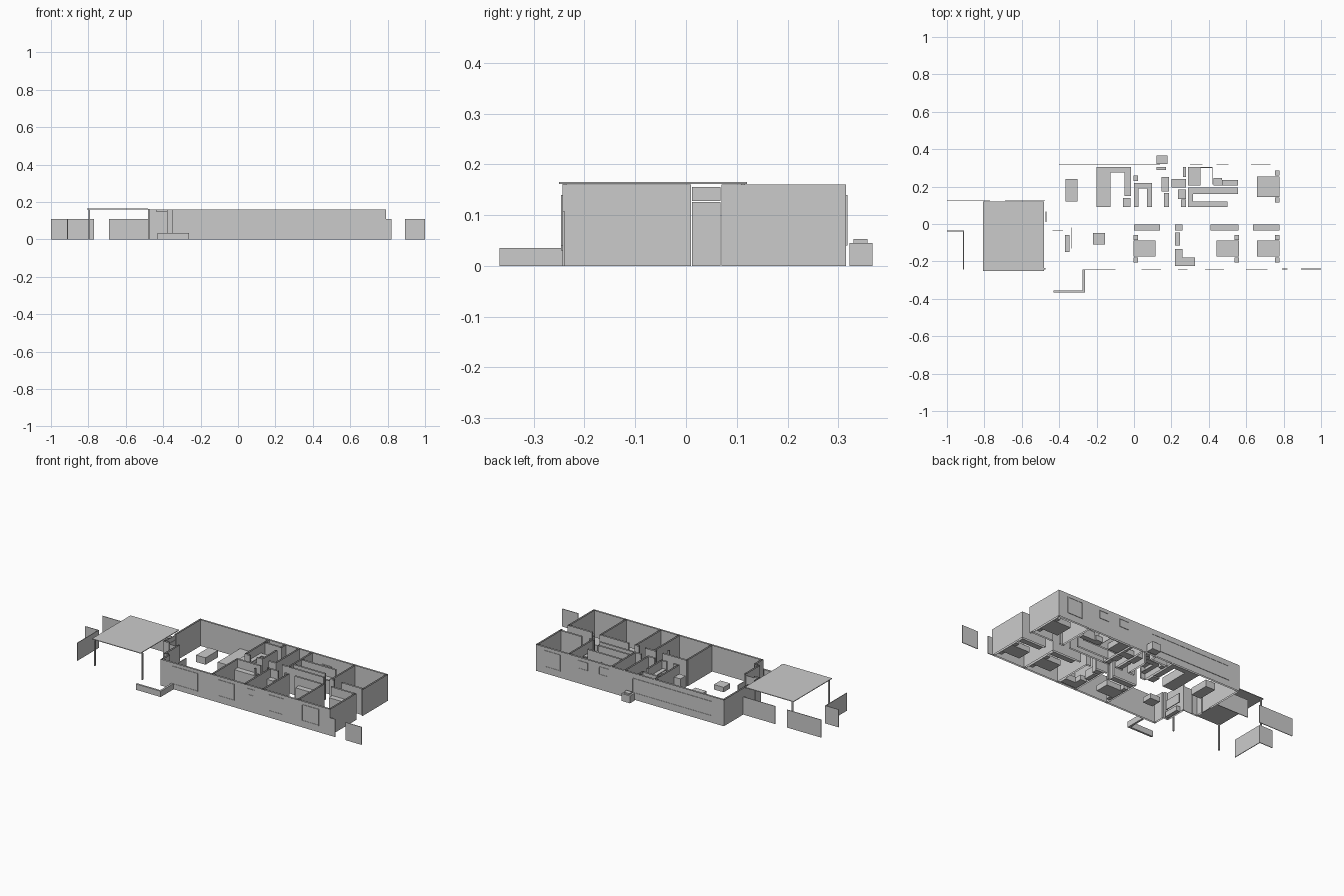
import bpy, bmesh

H = 0.16          # wall height
T = 0.010         # wall thickness


def finish(name, bm):
    me = bpy.data.meshes.new(name)
    bm.to_mesh(me)
    bm.free()
    ob = bpy.data.objects.new(name, me)
    bpy.context.collection.objects.link(ob)
    return ob


def add_box(bm, x0, x1, y0, y1, z0, z1, caps=True):
    b = [bm.verts.new((x, y, z0)) for x, y in ((x0, y0), (x1, y0), (x1, y1), (x0, y1))]
    t = [bm.verts.new((v.co.x, v.co.y, z1)) for v in b]
    for i in range(4):
        j = (i + 1) % 4
        bm.faces.new((b[i], b[j], t[j], t[i]))
    if caps:
        bm.faces.new(b[::-1])
        bm.faces.new(t)


def boxes(name, items):
    bm = bmesh.new()
    for it in items:
        add_box(bm, *it)
    return finish(name, bm)


def walls(name, runs):
    """Open-topped walls; each run is an axis-aligned rectangle in plan."""
    bm = bmesh.new()
    for x0, x1, y0, y1 in runs:
        add_box(bm, x0, x1, y0, y1, 0, H, caps=False)
    return finish(name, bm)


def along_x(y, *spans):
    return [(a, b, y, y + T) for a, b in spans]


def along_y(x, *spans):
    return [(x, x + T, a, b) for a, b in spans]


# outer shell, with the recessed entry and the hall opening at the right end
walls("outer_walls",
      along_x(-0.243, (-0.35, 0.79)) + along_x(0.305, (-0.475, 0.79))
      + along_y(0.78, (-0.243, 0.01), (0.07, 0.315))
      + along_y(-0.475, (-0.04, 0.01), (0.07, 0.315))
      + along_x(-0.04, (-0.475, -0.435), (-0.38, -0.37))
      + along_y(-0.38, (-0.17, -0.04)) + along_x(-0.17, (-0.38, -0.35))
      + along_y(-0.35, (-0.243, -0.17)))

# inner partitions: two hall walls with door gaps, then cross walls
walls("inner_walls",
      along_x(0.0, (-0.01, 0.15), (0.195, 0.27), (0.31, 0.34), (0.38, 0.575), (0.625, 0.79))
      + along_x(0.078, (-0.01, 0.025), (0.07, 0.11), (0.15, 0.20), (0.24, 0.52),
                (0.56, 0.59), (0.64, 0.79))
      + along_y(-0.013, (-0.243, 0.0), (0.085, 0.31))
      + along_y(0.10, (0.085, 0.22), (0.26, 0.31))
      + [(x, x + T, -0.243, 0.0) for x in (0.207, 0.33, 0.565)]
      + [(x, x + T, 0.085, 0.31) for x in (0.19, 0.278, 0.565)]
      + along_x(-0.045, (0.14, 0.15)) + along_x(0.262, (-0.01, 0.10)))

# doors: entry door and glazed side door with panel above
boxes("entry_door", [(-0.435, -0.38, -0.038, -0.034, 0, 0.15)])
boxes("side_door", [(-0.472, -0.468, 0.012, 0.068, 0, 0.126),
                    (-0.472, -0.468, 0.012, 0.068, 0.128, 0.155)])


# windows: thin frames with a pane
def window(name, x0, x1, z0, z1, y, s):
    f = 0.004
    ya, yb = sorted((y, y + s * 0.003))
    pa, pb = sorted((y, y + s * 0.001))
    boxes(name, [(x0, x1, ya, yb, z0, z0 + f), (x0, x1, ya, yb, z1 - f, z1),
                 (x0, x0 + f, ya, yb, z0 + f, z1 - f), (x1 - f, x1, ya, yb, z0 + f, z1 - f),
                 (x0 + f, x1 - f, pa, pb, z0 + f, z1 - f)])


for x0, x1, z0, z1 in ((-0.27, -0.10, 0.03, 0.14), (0.04, 0.145, 0.04, 0.14),
                       (0.235, 0.285, 0.10, 0.14), (0.38, 0.48, 0.04, 0.14),
                       (0.60, 0.715, 0.04, 0.14)):
    window("front_window", x0, x1, z0, z1, -0.243, -1)
for x0, x1, z0, z1 in ((-0.40, 0.14, 0.04, 0.13), (0.30, 0.365, 0.09, 0.14),
                       (0.44, 0.505, 0.09, 0.14), (0.625, 0.73, 0.04, 0.14)):
    window("back_window", x0, x1, z0, z1, 0.315, 1)

# carport roof and posts
boxes("carport_roof", [(-0.807, -0.48, -0.25, 0.12, 0.161, 0.165)])
boxes("carport_posts", [(x, x + 0.008, y, y + 0.008, 0, 0.162)
                        for x, y in ((-0.80, -0.243), (-0.80, 0.108), (-0.48, -0.243))])

# fence panels
F = 0.004
boxes("fence", [(-0.69, -0.475, 0.125, 0.125 + F, 0, 0.108),
                (-1.0, -0.77, 0.125, 0.125 + F, 0, 0.108),
                (-1.0, -0.91, -0.04, -0.04 + F, 0, 0.108),
                (-0.914, -0.91, -0.243, -0.04, 0, 0.108),
                (0.79, 0.822, -0.243, -0.243 + F, 0, 0.108),
                (0.893, 1.0, -0.243, -0.243 + F, 0, 0.108)])

# low garden wall and outdoor cooling unit
boxes("garden_wall", [(-0.43, -0.263, -0.367, -0.355, 0, 0.035),
                      (-0.275, -0.263, -0.355, -0.243, 0, 0.035)])
boxes("cooling_unit", [(0.12, 0.178, 0.322, 0.367, 0, 0.045),
                       (0.13, 0.168, 0.33, 0.358, 0.045, 0.053)])

# living room
boxes("dining_table", [(-0.365, -0.302, 0.12, 0.24, 0, 0.042)])
boxes("coffee_table", [(-0.22, -0.155, -0.11, -0.047, 0, 0.03)])
boxes("media_cabinet", [(-0.369, -0.346, -0.15, -0.058, 0, 0.03)])
boxes("screen", [(-0.338, -0.333, -0.13, -0.02, 0.03, 0.085)])

# kitchen benches, tall unit
boxes("kitchen_benches", [(-0.20, -0.125, 0.09, 0.305, 0, 0.055),
                          (-0.125, -0.05, 0.275, 0.305, 0, 0.055),
                          (-0.05, -0.015, 0.15, 0.305, 0, 0.055)])
boxes("kitchen_fridge", [(-0.06, -0.018, 0.09, 0.14, 0, 0.11)])

# pantry shelves, laundry and toilet
boxes("pantry_shelves", [it for z in (0.03, 0.07, 0.11) for it in (
    (0.0, 0.025, 0.09, 0.19, z, z + 0.004), (0.0, 0.095, 0.19, 0.22, z, z + 0.004),
    (0.07, 0.095, 0.09, 0.19, z, z + 0.004))])
boxes("basin", [(-0.003, 0.022, 0.23, 0.258, 0, 0.05)])
boxes("laundry_units", [(0.148, 0.188, 0.175, 0.25, 0, 0.055),
                        (0.16, 0.188, 0.09, 0.165, 0, 0.055),
                        (0.12, 0.172, 0.29, 0.304, 0.05, 0.08)])
boxes("toilet_room_units", [(0.20, 0.277, 0.195, 0.24, 0, 0.03),
                            (0.235, 0.277, 0.135, 0.185, 0, 0.05),
                            (0.25, 0.277, 0.09, 0.13, 0, 0.03),
                            (0.262, 0.277, 0.25, 0.304, 0, 0.05)])

# dressing room shelves and ensuite
boxes("dressing_shelves", [(0.29, 0.50, 0.09, 0.12, 0.10, 0.106),
                           (0.29, 0.315, 0.12, 0.16, 0.10, 0.106),
                           (0.29, 0.555, 0.16, 0.195, 0.10, 0.106)])
walls("ensuite_walls", along_x(0.195, (0.29, 0.52)) + along_x(0.12, (0.29, 0.50)))
boxes("ensuite_units", [(0.29, 0.355, 0.205, 0.304, 0, 0.035),
                        (0.425, 0.47, 0.205, 0.245, 0, 0.03),
                        (0.47, 0.555, 0.205, 0.235, 0, 0.05)])
boxes("shower_screen", [(0.355, 0.42, 0.30, 0.304, 0, 0.11), (0.418, 0.42, 0.21, 0.30, 0, 0.11)])

# family bathroom
boxes("bathroom_units", [(0.218, 0.245, -0.115, -0.045, 0, 0.05),
                         (0.218, 0.26, -0.18, -0.135, 0, 0.03),
                         (0.218, 0.325, -0.225, -0.18, 0, 0.035)])

# wardrobes along the hall wall
boxes("wardrobes", [(a, b, -0.035, -0.002, 0.0, 0.11)
                    for a, b in ((0.0, 0.14), (0.22, 0.26), (0.41, 0.56), (0.635, 0.778))])


# beds: mattress, headboard and two side tables
def bed(x_wall, s, yc, length, half):
    def bx(a, b, y0, y1, z0, z1):
        xa, xb = sorted((x_wall + s * a, x_wall + s * b))
        return (xa, xb, yc + y0, yc + y1, z0, z1)
    boxes("bed", [bx(0.004, length, -half, half, 0, 0.033)])
    boxes("headboard", [bx(0, 0.004, -half, half, 0, 0.055)])
    boxes("bedside_tables", [bx(0, 0.024, half + 0.003, half + 0.03, 0, 0.03),
                             bx(0, 0.024, -half - 0.03, -half - 0.003, 0, 0.03)])
    boxes("pillows", [bx(0.005, 0.024, -half + 0.006, -0.004, 0.033, 0.038),
                      bx(0.005, 0.024, 0.004, half - 0.006, 0.033, 0.038)])


bed(-0.003, 1, -0.132, 0.118, 0.043)
bed(0.562, -1, -0.132, 0.122, 0.043)
bed(0.779, -1, -0.132, 0.122, 0.043)
bed(0.779, -1, 0.20, 0.122, 0.055)
